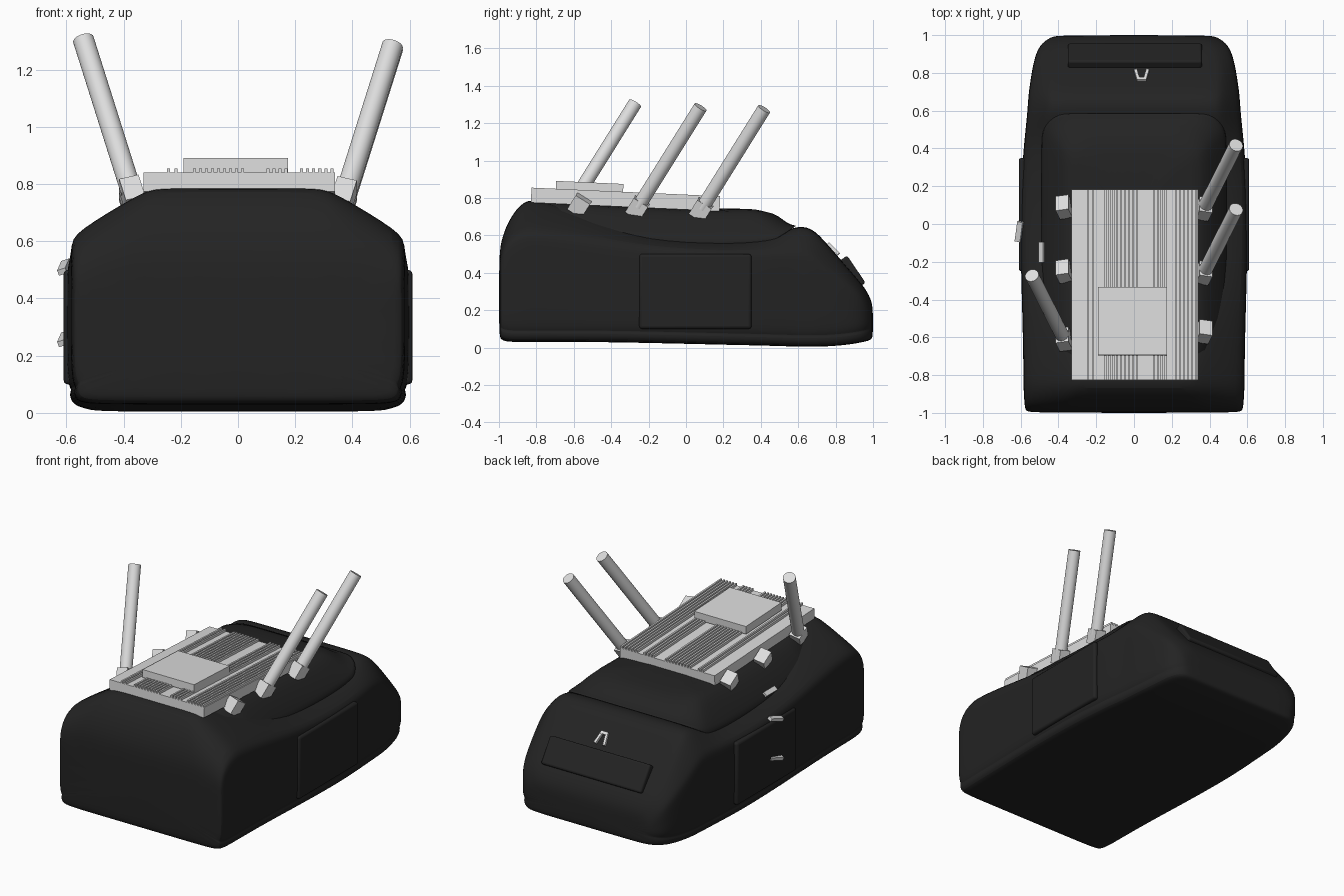
import bpy, bmesh, math
from mathutils import Matrix, Vector

if "Cube" in bpy.data.objects:
    bpy.data.objects.remove(bpy.data.objects["Cube"])


def material(name, v):
    m = bpy.data.materials.new(name)
    m.diffuse_color = (v, v, v, 1)
    m.use_nodes = True
    m.node_tree.nodes["Principled BSDF"].inputs["Base Color"].default_value = m.diffuse_color
    return m


BLACK = material("black fabric", 0.017)
GREY = material("light grey metal", 0.72)


def finish(name, bm, mat, smooth=None, subdiv=0, bevel=0):
    bmesh.ops.recalc_face_normals(bm, faces=bm.faces)
    me = bpy.data.meshes.new(name)
    bm.to_mesh(me)
    bm.free()
    me.materials.append(mat)
    ob = bpy.data.objects.new(name, me)
    bpy.context.collection.objects.link(ob)
    if bevel:
        b = ob.modifiers.new("bevel", 'BEVEL')
        b.width, b.segments = bevel, 3
    if subdiv:
        s = ob.modifiers.new("subdivision", 'SUBSURF')
        s.levels = s.render_levels = subdiv
    if smooth:
        bpy.context.view_layer.objects.active = ob
        ob.select_set(True)
        bpy.ops.object.shade_smooth_by_angle(angle=math.radians(smooth))
        ob.select_set(False)
    return ob


def place(x, y, z, rx=0, ry=0, rz=0):
    return (Matrix.Translation((x, y, z)) @ Matrix.Rotation(math.radians(rx), 4, 'X')
            @ Matrix.Rotation(math.radians(ry), 4, 'Y') @ Matrix.Rotation(math.radians(rz), 4, 'Z'))


def box(name, size, mat, matrix, **kw):
    bm = bmesh.new()
    bmesh.ops.create_cube(bm, size=1, matrix=matrix @ Matrix.Diagonal((*size, 1)))
    return finish(name, bm, mat, **kw)


def loft(name, rings, mat, **kw):
    bm = bmesh.new()
    vs = [[bm.verts.new(p) for p in r] for r in rings]
    n = len(rings[0])
    for a, b in zip(vs, vs[1:]):
        for i in range(n):
            bm.faces.new((a[i], a[(i + 1) % n], b[(i + 1) % n], b[i]))
    bm.faces.new(vs[0])
    bm.faces.new(vs[-1])
    return finish(name, bm, mat, **kw)


def interp(table, y):
    if y <= table[0][0]:
        return table[0][1]
    for (a, u), (b, v) in zip(table, table[1:]):
        if y <= b:
            return u + (v - u) * (y - a) / (b - a)
    return table[-1][1]


# Bag body: y, half width, bottom z, shoulder z, top half width, top z
stations = [
    (-1.0, .55, .07, .40, .40, .47), (-.99, .575, .04, .50, .40, .57),
    (-.95, .58, .03, .58, .36, .68), (-.87, .585, .03, .62, .31, .79),
    (-.78, .585, .03, .62, .31, .79), (-.5, .59, .03, .58, .40, .70),
    (-.2, .60, .025, .53, .46, .585), (.2, .60, .015, .51, .47, .565),
    (.45, .58, .01, .51, .46, .585), (.58, .565, .005, .52, .44, .65),
    (.67, .56, .005, .50, .44, .645), (.75, .55, .005, .43, .45, .56),
    (.87, .53, .015, .34, .44, .42), (.95, .50, .03, .27, .42, .33),
    (.99, .44, .04, .20, .37, .26), (1.0, .40, .06, .16, .33, .20)]
rings = []
for y, w, zb, sh, wt, zt in stations:
    lip = zb + .06
    half = [(.45 * w, zb), (.88 * w, zb), (.97 * w, zb + .01), (.985 * w, lip - .01),
            (.965 * w, lip), (w, lip + .02), (w, (lip + sh) / 2), (w, sh - .03),
            (w - .01, sh + .01), (wt + .02, zt - .012), (wt - .03, zt), (wt * .4, zt)]
    rings.append([(x, y, z) for x, z in half] + [(-x, y, z) for x, z in reversed(half)])
loft("bag_body", rings, BLACK, smooth=50, subdiv=2)

# Raised top pocket: rounded outlines stacked up and in
base_z = [(-.8, .60), (.2, .55), (.42, .555), (.52, .61), (.6, .66)]
top_z = [(-.85, .785), (.15, .735), (.38, .75), (.5, .715), (.58, .68)]
rings = []
for w, end, f in [(.48, .575, -.4), (.495, .59, 0), (.485, .58, .14), (.43, .54, .55),
                  (.37, .50, .88), (.32, .43, .99), (.16, .25, 1)]:
    r = min(.14, w * .6)
    right = [(w, y) for y in (-.85, -.5, -.15, .1)]
    right += [(w - r + r * math.cos(a), end - r + r * math.sin(a))
              for a in (math.pi / 2 * i / 5 for i in range(6))]
    right += [(w * .3, end)]
    ring = right + [(-x, y) for x, y in reversed(right)]
    rings.append([(x, y, interp(base_z, y) * (1 - f) + interp(top_z, y) * f) for x, y in ring])
loft("top_pocket", rings, BLACK, smooth=50, subdiv=1)

# Side pockets and back handle patch
for s, side in ((1, "right"), (-1, "left")):
    box("side_pocket_" + side, (.04, .60, .40), BLACK, place(s * .59, .05, .30),
        bevel=.015, smooth=40)
box("handle_patch", (.71, .175, .05), BLACK, place(.005, .89, .405, -56), bevel=.012, smooth=40)

# Zip pulls
for i, x in enumerate((.015, .065)):
    box(f"back_zip_pull_{i}", (.016, .075, .016), GREY, place(x, .79, .525, -45, 0, 12 - 24 * i))
box("back_zip_slider", (.05, .018, .018), GREY, place(.04, .765, .55, -45))
box("pocket_zip_pull", (.03, .11, .014), GREY, place(-.49, -.15, .61, 0, -40))
for i, z in enumerate((.51, .26)):
    box(f"side_zip_pull_{i}", (.03, .11, .02), GREY, place(-.608, -.04, z, 15, -20, -8))

# Device plate with cooling fins, tilted to follow the bag
base = place(.005, -.325, .752, -2.6)
box("device_case", (.67, 1.01, .065), GREY, base @ place(0, 0, .0325))
fins = ([-.243, -.217] + [-.152 + .021 * i for i in range(9)]
        + [.105 + .021 * i for i in range(4)] + [.222 + .0213 * i for i in range(6)])
for i, x in enumerate(fins):
    box(f"cooling_fin_{i}", (.011, 1.01, .02), GREY, base @ place(x - .005, 0, .07))
box("device_module", (.365, .36, .05), GREY, base @ place(-.0125, -.195, .097))

# Antenna mounts and antennas
mounts = [(1, .08, .735, True), (1, -.26, .745, True), (1, -.57, .76, False),
          (-1, .09, .735, False), (-1, -.25, .745, False), (-1, -.61, .765, True)]
for i, (s, y, z, has_antenna) in enumerate(mounts):
    m = place(s * .37, y, z, -32, s * 15)
    box(f"antenna_mount_{i}", (.07, .09, .09), GREY, m)
    if has_antenna:
        bm = bmesh.new()
        bmesh.ops.create_cone(bm, cap_ends=True, segments=32, radius1=.037, radius2=.037,
                              depth=.65, matrix=m @ place(0, 0, .335))
        finish(f"antenna_{i}", bm, GREY, smooth=40)
